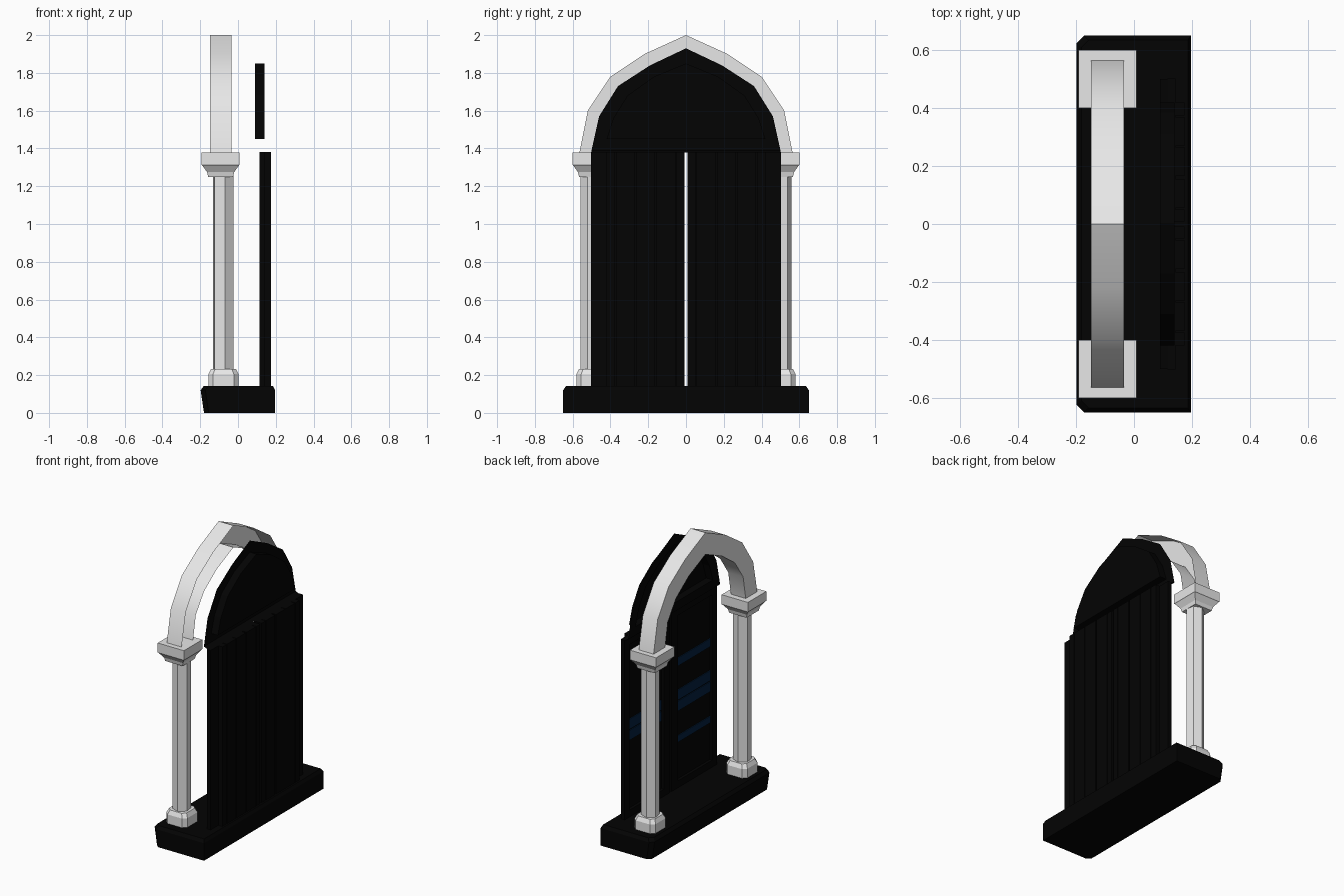
import bpy, bmesh, math

if "Cube" in bpy.data.objects:
    bpy.data.objects.remove(bpy.data.objects["Cube"], do_unlink=True)


def material(name, color):
    m = bpy.data.materials.new(name)
    m.use_nodes = True
    rgba = (*color, 1)
    m.diffuse_color = rgba
    m.node_tree.nodes["Principled BSDF"].inputs["Base Color"].default_value = rgba
    return m


STONE = material("pale_stone", (0.8, 0.8, 0.8))
BLACK = material("black_wood", (0.001, 0.001, 0.001))
BLUE = material("dark_blue_iron", (0.001, 0.014, 0.05))


def finish(name, bm, mat, smooth=0):
    bmesh.ops.recalc_face_normals(bm, faces=bm.faces)
    mesh = bpy.data.meshes.new(name)
    bm.to_mesh(mesh)
    bm.free()
    mesh.materials.append(mat)
    ob = bpy.data.objects.new(name, mesh)
    bpy.context.collection.objects.link(ob)
    if smooth:
        bpy.ops.object.select_all(action='DESELECT')
        ob.select_set(True)
        bpy.context.view_layer.objects.active = ob
        bpy.ops.object.shade_smooth_by_angle(angle=math.radians(smooth))
    return ob


def loft(name, rings, mat, closed=True, start_cap=True, end_cap=True, smooth=0):
    """Skin a stack of rings that have equal point counts."""
    bm = bmesh.new()
    loops = [[bm.verts.new(p) for p in ring] for ring in rings]
    n = len(loops[0])
    for a, b in zip(loops, loops[1:]):
        for i in range(n if closed else n - 1):
            j = (i + 1) % n
            bm.faces.new((a[i], a[j], b[j], b[i]))
    if start_cap:
        bm.faces.new(loops[0][::-1])
    if end_cap:
        bm.faces.new(loops[-1])
    return finish(name, bm, mat, smooth)


def box(name, x0, x1, y0, y1, z0, z1, mat):
    bm = bmesh.new()
    bmesh.ops.create_cube(bm, size=1)
    for v in bm.verts:
        v.co = ((x0 + x1) / 2 + v.co.x * (x1 - x0),
                (y0 + y1) / 2 + v.co.y * (y1 - y0),
                (z0 + z1) / 2 + v.co.z * (z1 - z0))
    return finish(name, bm, mat)


def cut_square(cx, cy, z, h, c):
    """Square ring with chamfered corners."""
    pts = [(h, c - h), (h, h - c), (h - c, h), (c - h, h),
           (-h, h - c), (-h, c - h), (c - h, -h), (h - c, -h)]
    return [(cx + x, cy + y, z) for x, y in pts]


# Plinth: one long edge square, the other chamfered and leaning in below
def plinth_ring(x0, x1, y, z):
    c = 0.025
    return [(x1, -y, z), (x1, y, z), (x0 + c, y, z), (x0, y - c, z),
            (x0, c - y, z), (x0 + c, -y, z)]


loft("plinth", [plinth_ring(-0.18, 0.196, 0.65, 0),
                plinth_ring(-0.198, 0.196, 0.65, 0.12),
                plinth_ring(-0.182, 0.186, 0.635, 0.142)], BLACK)

# Columns with foot, six-sided shaft and flared capital
for side, y in (("right", -0.5), ("left", 0.5)):
    loft(side + "_column_foot",
         [cut_square(-0.077, y, z, h, c) for z, h, c in
          ((0.141, 0.08, 0.025), (0.205, 0.08, 0.025), (0.233, 0.066, 0.022))], STONE)
    angles = [math.radians(39 + 60 * k) for k in range(6)]
    loft(side + "_column_shaft",
         [[(-0.079 + 0.058 * math.cos(a), y + 0.058 * math.sin(a), z) for a in angles]
          for z in (0.22, 1.27)], STONE)
    loft(side + "_column_capital",
         [[(-0.092 + sx * h, y + sy * h, z)
           for sx, sy in ((1, -1), (1, 1), (-1, 1), (-1, -1))]
          for z, h in ((1.25, 0.066), (1.275, 0.072), (1.31, 0.097),
                       (1.312, 0.1), (1.378, 0.1))], STONE)

# Pointed stone arch, open on the side towards the doors
outer = [(0.565, 1.375), (0.52, 1.6), (0.4, 1.78), (0.22, 1.9), (0, 2.0)]
inner = [(0.44, 1.375), (0.41, 1.54), (0.32, 1.67), (0.18, 1.77), (0, 1.85)]


def mirrored(half):
    return half + [(-y, z) for y, z in half[-2::-1]]


sections = [[(-0.035, *o), (-0.148, *o), (-0.148, *i), (-0.035, *i)]
            for o, i in zip(mirrored(outer), mirrored(inner))]
loft("stone_arch", sections, STONE, closed=False, start_cap=False, end_cap=False, smooth=30)

# Panel above the doors: thin rim sheet with a raised field, and a sloping sill
rim = mirrored([(0.5, 1.39), (0.46, 1.57), (0.36, 1.73), (0.19, 1.84), (0, 1.93)])
field = mirrored([(0.42, 1.45), (0.385, 1.56), (0.31, 1.68), (0.17, 1.78), (0, 1.85)])
loft("arched_panel",
     [[(0.09, *p) for p in rim], [(0.09, *p) for p in field], [(0.14, *p) for p in field]],
     BLACK, start_cap=False)
bm = bmesh.new()
bm.faces.new([bm.verts.new(p) for p in
              ((0.09, -0.5, 1.39), (0.12, -0.5, 1.379),
               (0.12, 0.5, 1.379), (0.09, 0.5, 1.39))])
finish("panel_sill", bm, BLACK)

# Door leaves: framed board with raised planks on the outer face
Z0, Z1 = 0.14, 1.38
for side, s in (("right", -1), ("left", 1)):
    def part(name, x0, x1, y0, y1, z0, z1, mat=BLACK):
        a, b = sorted((s * y0, s * y1))
        box(f"{side}_door_{name}", x0, x1, a, b, z0, z1, mat)

    part("board", 0.134, 0.144, 0.008, 0.503, Z0, Z1)
    part("outer_stile", 0.115, 0.142, 0.45, 0.503, Z0, Z1)
    part("inner_stile", 0.115, 0.142, 0.008, 0.075, Z0, Z1)
    part("bottom_rail", 0.115, 0.142, 0.075, 0.45, Z0, 0.19)
    part("top_rail", 0.115, 0.142, 0.075, 0.45, 1.33, Z1)
    for k, (y0, y1) in enumerate(((0.008, 0.05), (0.055, 0.155), (0.165, 0.265),
                                  (0.27, 0.37), (0.375, 0.42))):
        part(f"plank_{k + 1}", 0.144, 0.175, y0, y1, Z0, Z1)
    # Blue iron straps inside the frame
    straps = [("middle_low", 0.66, 0.727), ("middle_high", 0.735, 0.805)]
    if s < 0:
        straps += [("lower", 0.445, 0.49), ("upper", 0.97, 1.025)]
    for name, z0, z1 in straps:
        part(name + "_strap", 0.128, 0.135, 0.085, 0.45, z0, z1, BLUE)
